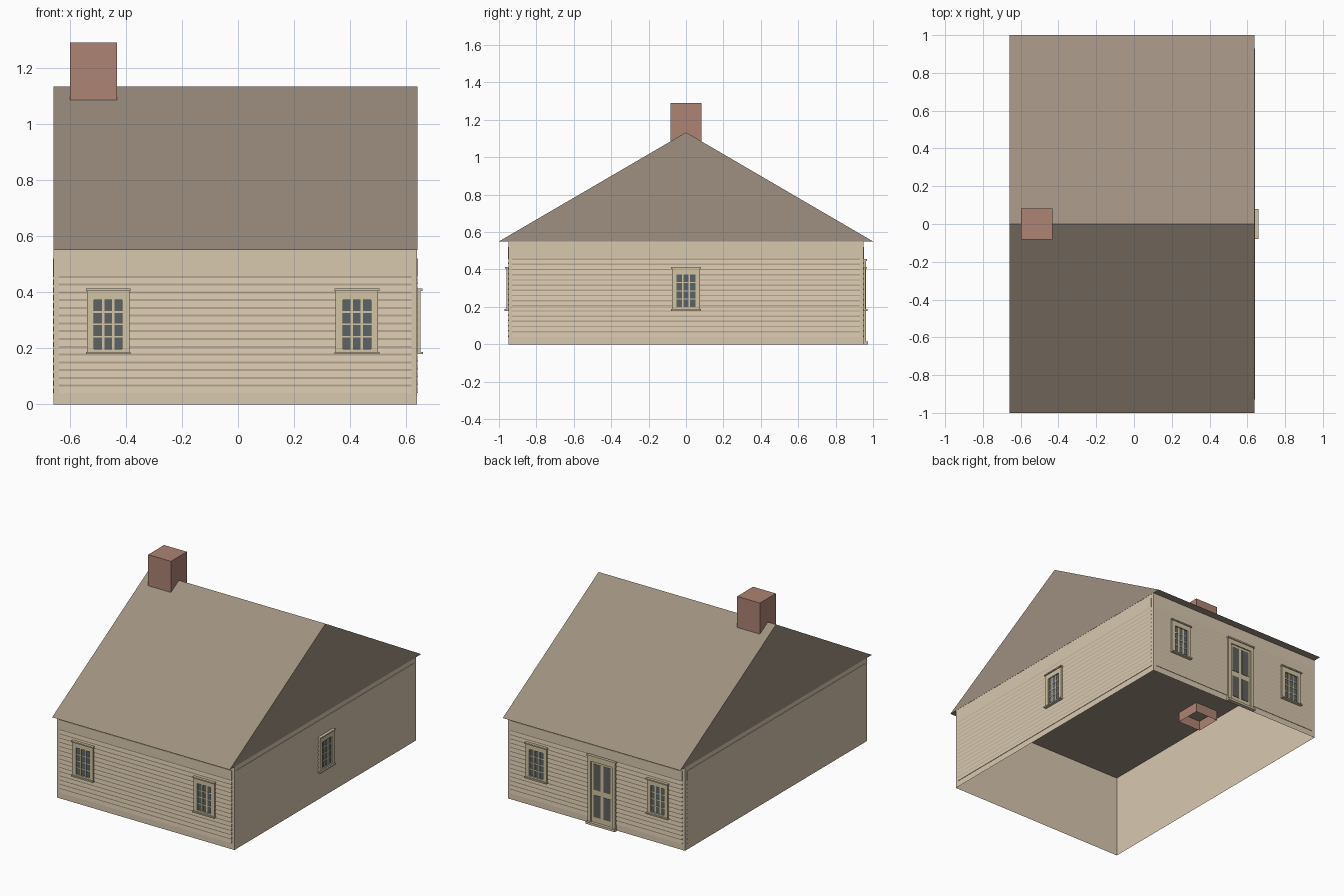
import bpy, bmesh
from math import pi
from mathutils import Vector, Matrix

cube = bpy.data.objects.get("Cube")
if cube:
    bpy.data.objects.remove(cube)


def material(name, rgb):
    lin = [((c / 255 + 0.055) / 1.055) ** 2.4 for c in rgb] + [1.0]
    m = bpy.data.materials.new(name)
    m.diffuse_color = lin
    m.use_nodes = True
    m.node_tree.nodes["Principled BSDF"].inputs["Base Color"].default_value = lin
    return m


WALL = material("cream wall paint", (216, 200, 175))
TRIM = material("pale trim paint", (210, 195, 164))
ROOF = material("brown roofing", (158, 144, 128))
BRICK = material("red brick", (174, 131, 116))
GLASS = material("dark window glass", (92, 100, 102))
PANEL = material("dark door panel", (96, 96, 92))

# House dimensions
X0, X1, Y, EAVE, RIDGE = -0.657, 0.638, 0.948, 0.55, 1.133
MID = (X0 + X1) / 2
LAP = 0.003  # siding thickness

# Each wall: turn about z and a point on it; local x runs along it, local -y points out
WALLS = {
    "front": (0, Vector((MID, -Y, 0)), (X1 - X0) / 2),
    "left": (pi / 2, Vector((X1, 0, 0)), Y),
    "back": (pi, Vector((MID, Y, 0)), (X1 - X0) / 2),
    "right": (-pi / 2, Vector((X0, 0, 0)), Y),
}


def finish(name, bm, mat, matrix=None, fix_normals=True):
    if fix_normals:
        bmesh.ops.recalc_face_normals(bm, faces=bm.faces)
    mesh = bpy.data.meshes.new(name)
    bm.to_mesh(mesh)
    bm.free()
    mesh.materials.append(mat)
    obj = bpy.data.objects.new(name, mesh)
    bpy.context.collection.objects.link(obj)
    if matrix:
        obj.matrix_world = matrix
    return obj


def add_box(bm, x0, x1, y0, y1, z0, z1):
    size = Matrix.Diagonal((x1 - x0, y1 - y0, z1 - z0, 1))
    centre = Matrix.Translation(((x0 + x1) / 2, (y0 + y1) / 2, (z0 + z1) / 2))
    return bmesh.ops.create_cube(bm, size=1, matrix=centre @ size)["verts"]


def plates(name, mat, matrix, specs):
    """Boxes lying on a wall: left, right, bottom, top, depth."""
    bm = bmesh.new()
    for u0, u1, z0, z1, depth in specs:
        add_box(bm, u0, u1, -depth, 0, z0, z1)
    return finish(name, bm, mat, matrix)


def extrude_profile(bm, points, x0, x1):
    rows = [[bm.verts.new((x, y, z)) for y, z in points] for x in (x0, x1)]
    n = len(points)
    bm.faces.new(rows[0])
    bm.faces.new(rows[1])
    for i in range(n):
        j = (i + 1) % n
        bm.faces.new((rows[0][i], rows[0][j], rows[1][j], rows[1][i]))


def on_wall(side, position=None):
    turn, point, _ = WALLS[side]
    p = point.copy()
    if position is not None:
        p["xy".index("x" if side in ("front", "back") else "y")] = position
    return Matrix.Translation(p) @ Matrix.Rotation(turn, 4, "Z")


# Wall shell, open below and above
bm = bmesh.new()
add_box(bm, X0, X1, -Y, Y, 0, EAVE)
caps = [f for f in bm.faces if abs(f.normal.z) > 0.5]
bmesh.ops.delete(bm, geom=caps, context="FACES_ONLY")
finish("wall_shell", bm, WALL, fix_normals=False)

# Lapped siding on every wall, framed by plain corner boards
FIRST, PITCH, COURSES, GROOVE = 0.067, 0.0277, 15, 0.0035
for side, (turn, point, half) in WALLS.items():
    profile = [(0, 0.04), (-LAP, 0.04)]
    for i in range(COURSES):
        z = FIRST + i * PITCH
        profile += [(-0.0006, z - GROOVE), (-LAP, z + GROOVE)]
    profile += [(-LAP, 0.52), (0, 0.52)]
    bm = bmesh.new()
    extrude_profile(bm, profile, -half + 0.019, half - 0.019)
    finish(side + "_siding", bm, WALL, on_wall(side))

# Closed gable roof
bm = bmesh.new()
extrude_profile(bm, [(-1, EAVE), (1, EAVE), (0, RIDGE)], X0 - 0.001, X1 + 0.001)
finish("gable_roof", bm, ROOF)

# Chimney, open at its foot inside the house
bm = bmesh.new()
add_box(bm, -0.598, -0.432, -0.083, 0.083, 0.485, 1.29)
foot = [f for f in bm.faces if f.normal.z < -0.5]
bmesh.ops.delete(bm, geom=foot, context="FACES_ONLY")
finish("chimney", bm, BRICK, fix_normals=False)


def window(name, matrix):
    half, low, high = 0.05, 0.198, 0.373
    plates(name + "_glass", GLASS, matrix, [(-half, half, low, high, 0.005)])
    # Glazing bars for three by four panes
    bars = [(u - 0.0045, u + 0.0045, low, high, 0.008) for u in (-0.018, 0.018)]
    for i in range(1, 4):
        z = low + (high - low) * i / 4
        bars.append((-half, half, z - 0.003, z + 0.003, 0.0078))
    plates(name + "_bars", TRIM, matrix, bars)
    # Casing, head and sill
    plates(name + "_casing", TRIM, matrix, [
        (-0.076, -half, 0.1875, 0.405, 0.013),
        (half, 0.076, 0.1875, 0.405, 0.013),
        (-half, half, high, 0.405, 0.013),
        (-half, half, 0.1875, low, 0.013)])
    plates(name + "_head", TRIM, matrix, [(-0.08, 0.08, 0.405, 0.413, 0.02)])
    plates(name + "_sill", TRIM, matrix, [(-0.08, 0.08, 0.179, 0.1875, 0.022)])


for side in ("front", "back"):
    for label, x in (("right", -0.4625), ("left", 0.4235)):
        window(f"{side}_{label}_window", on_wall(side, x))
window("left_side_window", on_wall("left", 0))

# Back door with four tall panels
door = on_wall("back", -0.055)
plates("door_leaf", TRIM, door, [(-0.078, 0.078, 0.015, 0.42, 0.006)])
plates("door_panels", PANEL, door, [
    (min(s * 0.011, s * 0.063), max(s * 0.011, s * 0.063), z0, z1, 0.008)
    for s in (-1, 1) for z0, z1 in ((0.05, 0.195), (0.23, 0.4))])
plates("door_casing", TRIM, door, [
    (-0.1, -0.078, 0.015, 0.445, 0.014),
    (0.078, 0.1, 0.015, 0.445, 0.014),
    (-0.078, 0.078, 0.415, 0.445, 0.014)])
plates("door_head", TRIM, door, [(-0.106, 0.106, 0.445, 0.455, 0.02)])
plates("door_threshold", TRIM, door, [(-0.106, 0.106, 0, 0.015, 0.026)])
